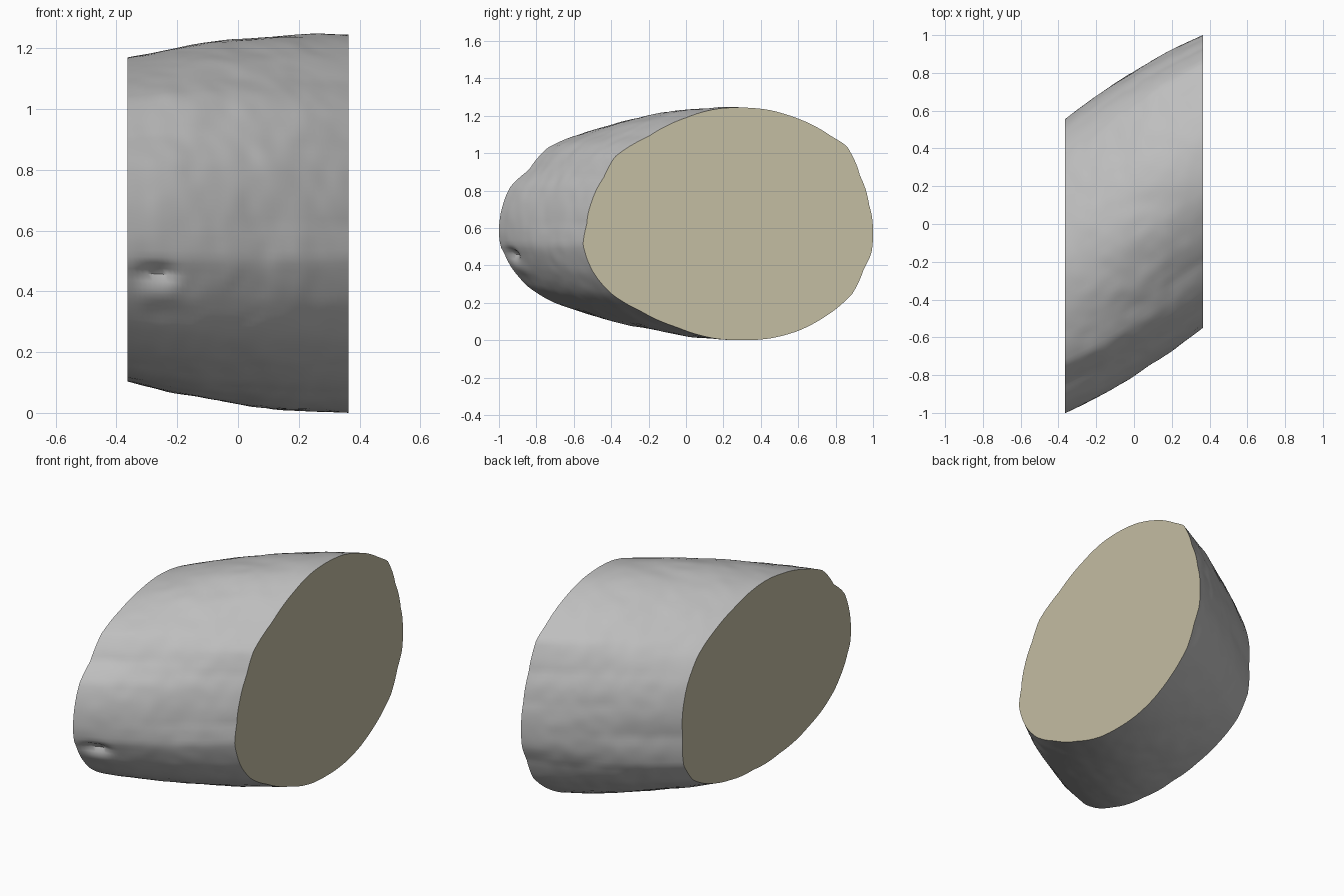
import bpy, bmesh, math
from mathutils import Vector, noise

if "Cube" in bpy.data.objects:
    bpy.data.objects.remove(bpy.data.objects["Cube"])

HALF, RY, RZ, CZ = 0.364, 0.775, 0.6, 0.62   # half thickness, nominal radii, axis height
SIDES, RINGS = 180, 44


def material(name, rgb, rough):
    m = bpy.data.materials.new(name)
    m.use_nodes = True
    m.diffuse_color = (*rgb, 1)
    bsdf = m.node_tree.nodes["Principled BSDF"]
    bsdf.inputs["Base Color"].default_value = (*rgb, 1)
    bsdf.inputs["Roughness"].default_value = rough
    return m


# Outlines (y, z) of the two cut ends
left_end = [(.3, 1.245), (.45, 1.23), (.6, 1.185), (.78, 1.09), (.86, 1.04), (.93, .88), (.98, .72),
            (1, .58), (.99, .46), (.95, .38), (.89, .25), (.75, .13), (.6, .05), (.45, .01),
            (.3, 0), (.15, .01), (-.05, .07), (-.25, .16), (-.4, .25), (-.5, .37), (-.55, .51),
            (-.53, .62), (-.5, .75), (-.44, .87), (-.38, .98), (-.2, 1.09), (0, 1.19), (.15, 1.235)]
right_end = [(-.2, 1.17), (-.05, 1.155), (.08, 1.12), (.25, 1.06), (.41, .97), (.5, .85), (.545, .72),
             (.55, .55), (.54, .38), (.45, .26), (.32, .19), (.1, .13), (-.1, .11), (-.35, .115),
             (-.6, .165), (-.7, .2), (-.85, .29), (-.95, .42), (-.99, .5), (-1, .58), (-.98, .72),
             (-.94, .82), (-.84, .91), (-.74, 1.03), (-.57, 1.1), (-.38, 1.15)]


def polar(points, cy):
    """Outline as (angle, radius) pairs relative to the nominal ellipse."""
    out = []
    for y, z in points:
        u, v = (y - cy) / RY, (z - CZ) / RZ
        out.append((math.atan2(v, u) % math.tau, math.hypot(u, v)))
    out.sort()
    return [(out[-1][0] - math.tau, out[-1][1])] + out + [(out[0][0] + math.tau, out[0][1])]


def radius(table, a):
    for (a0, r0), (a1, r1) in zip(table, table[1:]):
        if a0 <= a <= a1:
            return r0 + (r1 - r0) * (a - a0) / max(a1 - a0, 1e-6)
    return 1.0


end_r, end_l = polar(right_end, -.225), polar(left_end, .225)


def bark_point(t, a):
    """Point on the bark: t runs from the right end (-1) to the left end (1)."""
    k = (t + 1) / 2
    r = (1 - k) * radius(end_r, a) + k * radius(end_l, a)
    r *= 1 + 0.04 * (1 - t * t)
    x = t * HALF
    y, z = .225 * t + RY * r * math.cos(a), CZ + RZ * r * math.sin(a)
    # Gentle lumps, weaker at the cuts
    p = Vector((x, y, z))
    fade = 0.25 + 0.75 * (1 - t ** 4)
    r += fade * (0.009 * noise.noise(p * 5) + 0.005 * noise.noise(p * 13))
    # Notch low on the front near the right end
    if y < 0:
        r -= 0.045 * math.exp(-((x + .27) / .06) ** 2 - ((z - .46) / .025) ** 2)
        r += 0.015 * math.exp(-((x + .26) / .08) ** 2 - ((z - .39) / .04) ** 2)
    return (x, .225 * t + RY * r * math.cos(a), CZ + RZ * r * math.sin(a))


# Slanted log slice: bark loft closed by two flat cut faces
bm = bmesh.new()
rings = [[bm.verts.new(bark_point(-1 + 2 * i / RINGS, math.tau * j / SIDES)) for j in range(SIDES)]
         for i in range(RINGS + 1)]
for lo, hi in zip(rings, rings[1:]):
    for j in range(SIDES):
        n = (j + 1) % SIDES
        bm.faces.new((lo[j], lo[n], hi[n], hi[j])).smooth = True
for cap in (rings[0][::-1], rings[-1]):
    f = bm.faces.new(cap)
    f.material_index = 1
    f.smooth = False
bmesh.ops.recalc_face_normals(bm, faces=bm.faces)

mesh = bpy.data.meshes.new("log_slice")
bm.to_mesh(mesh)
bm.free()
mesh.materials.append(material("grey bark", (.52, .52, .52), .9))
mesh.materials.append(material("pale cut wood", (.55, .51, .365), .8))
log = bpy.data.objects.new("log_slice", mesh)
bpy.context.collection.objects.link(log)

bpy.ops.object.select_all(action='DESELECT')
log.select_set(True)
bpy.context.view_layer.objects.active = log
bpy.ops.object.shade_smooth_by_angle(angle=math.radians(40))
